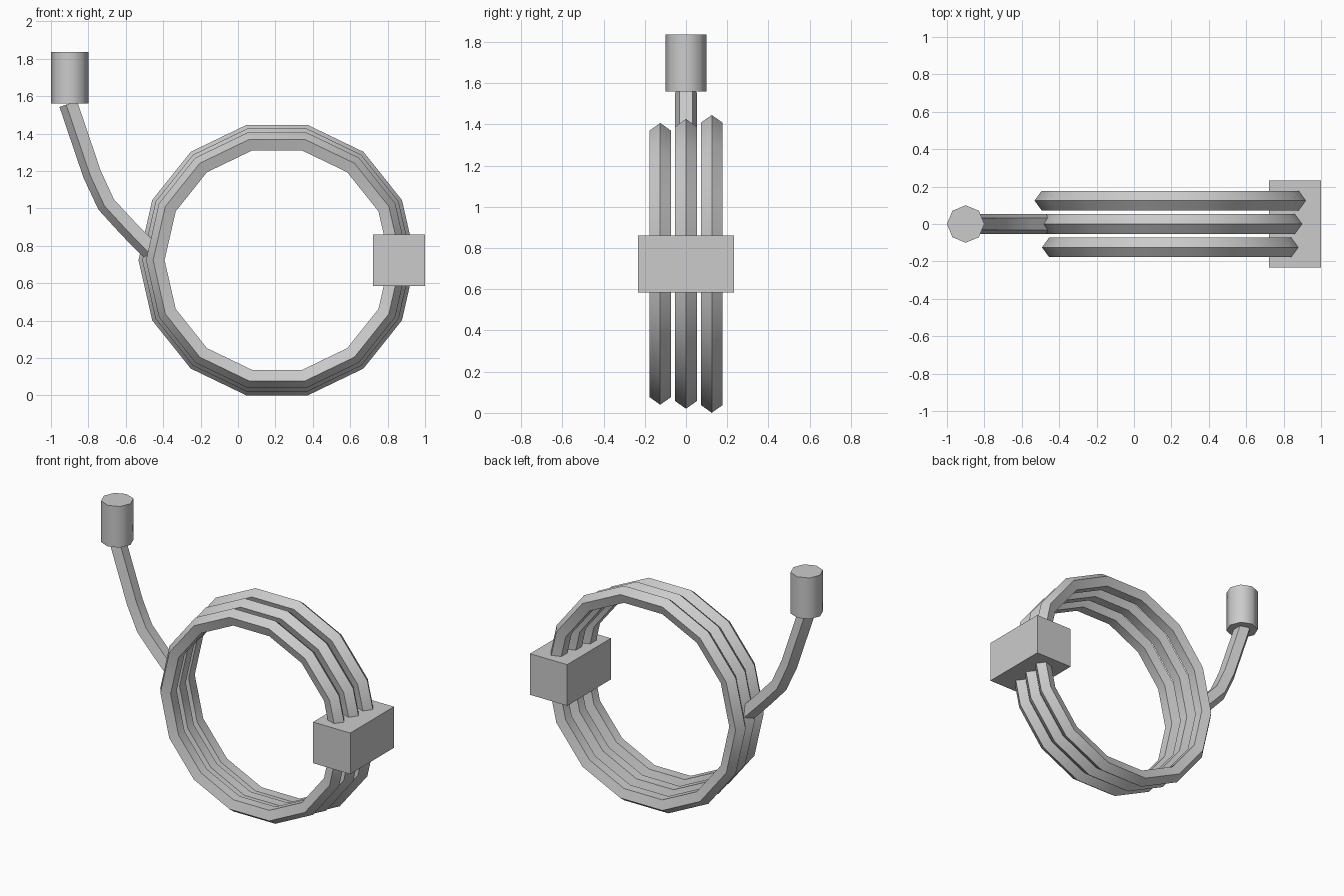
import bpy, bmesh, math
from mathutils import Vector

if "Cube" in bpy.data.objects:
    bpy.data.objects.remove(bpy.data.objects["Cube"])

grey = bpy.data.materials.new("plain grey")
grey.diffuse_color = (0.6, 0.6, 0.6, 1)
grey.use_nodes = True
grey.node_tree.nodes["Principled BSDF"].inputs["Base Color"].default_value = grey.diffuse_color

TUBE = 0.055                    # tube radius, five-sided section
CX, CZ = 0.209, 0.723           # centre of the coil


def finish(name, bm):
    bmesh.ops.recalc_face_normals(bm, faces=bm.faces)
    mesh = bpy.data.meshes.new(name)
    bm.to_mesh(mesh)
    bm.free()
    obj = bpy.data.objects.new(name, mesh)
    bpy.context.collection.objects.link(obj)
    mesh.materials.append(grey)
    bpy.ops.object.select_all(action='DESELECT')
    obj.select_set(True)
    bpy.context.view_layer.objects.active = obj
    bpy.ops.object.shade_smooth_by_angle(angle=math.radians(50))
    return obj


def tube(name, points, outs, y, closed):
    """Sweep a pentagon, corner pointing along 'outs', through x-z points."""
    bm = bmesh.new()
    rows = []
    for p, out in zip(points, outs):
        row = []
        for k in range(5):
            a = math.tau * k / 5
            q = p + out * (TUBE * math.cos(a))
            row.append(bm.verts.new((q.x, y + TUBE * math.sin(a), q.y)))
        rows.append(row)
    n = len(rows)
    for i in range(n if closed else n - 1):
        a, b = rows[i], rows[(i + 1) % n]
        for k in range(5):
            m = (k + 1) % 5
            bm.faces.new((a[k], a[m], b[m], b[k]))
    if not closed:
        bm.faces.new(rows[0])
        bm.faces.new(rows[-1])
    return finish(name, bm)


# Three coil rings, growing towards the back
for name, y, radius in (("front_ring", -0.125, 0.646),
                        ("middle_ring", 0.0, 0.666),
                        ("back_ring", 0.125, 0.686)):
    outs = [Vector((math.cos(math.tau * i / 14), math.sin(math.tau * i / 14)))
            for i in range(14)]
    tube(name, [Vector((CX, CZ)) + o * radius for o in outs], outs, y, True)

# Curved lead rising from the middle ring to the end cap
path = [Vector(p) for p in ((-0.46, 0.77), (-0.583, 0.896), (-0.70, 1.023),
                            (-0.775, 1.184), (-0.9025, 1.56))]
outs = []
for i in range(len(path)):
    dirs = []
    if i > 0:
        dirs.append((path[i] - path[i - 1]).normalized())
    if i < len(path) - 1:
        dirs.append((path[i + 1] - path[i]).normalized())
    t = sum(dirs, Vector((0, 0))).normalized()
    outs.append(Vector((-t.y, t.x)))
tube("lead", path, outs, 0.0, False)

# Eight-sided end cap
bm = bmesh.new()
bmesh.ops.create_cone(bm, cap_ends=True, segments=8, radius1=0.1, radius2=0.1, depth=0.277)
bmesh.ops.translate(bm, verts=bm.verts, vec=(-0.9, 0, 1.698))
finish("end_cap", bm)

# Clamp block around the right side of the rings
bm = bmesh.new()
bmesh.ops.create_cube(bm, size=1)
bmesh.ops.scale(bm, verts=bm.verts, vec=(0.277, 0.465, 0.277))
bmesh.ops.translate(bm, verts=bm.verts, vec=(0.861, 0, CZ))
finish("clamp_block", bm)
